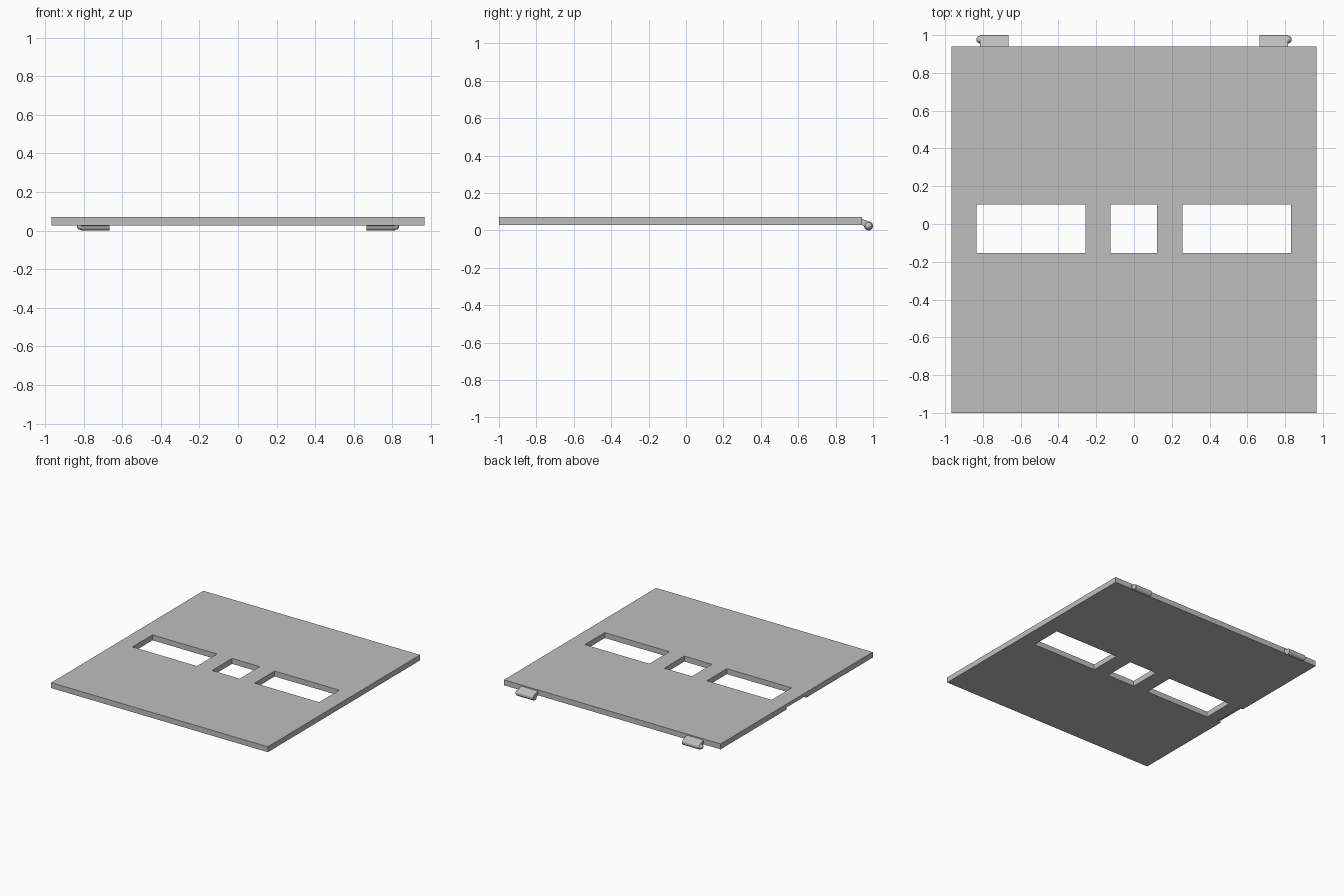
import bpy
import bmesh
import math
from mathutils import Matrix, Vector

old = bpy.data.objects.get("Cube")
if old:
    bpy.data.objects.remove(old, do_unlink=True)

grey = bpy.data.materials.new("light grey")
grey.use_nodes = True
colour = (0.52, 0.52, 0.52, 1)
grey.diffuse_color = colour
grey.node_tree.nodes["Principled BSDF"].inputs["Base Color"].default_value = colour


def finish(name, bm):
    bmesh.ops.recalc_face_normals(bm, faces=bm.faces)
    mesh = bpy.data.meshes.new(name)
    bm.to_mesh(mesh)
    bm.free()
    mesh.materials.append(grey)
    obj = bpy.data.objects.new(name, mesh)
    bpy.context.collection.objects.link(obj)
    return obj


def select(obj):
    bpy.ops.object.select_all(action="DESELECT")
    obj.select_set(True)
    bpy.context.view_layer.objects.active = obj


def box(name, low, high):
    low, high = Vector(low), Vector(high)
    bm = bmesh.new()
    bmesh.ops.create_cube(bm, size=1)
    bmesh.ops.scale(bm, vec=high - low, verts=bm.verts)
    bmesh.ops.translate(bm, vec=(low + high) / 2, verts=bm.verts)
    return finish(name, bm)


def cut(target, low, high):
    cutter = box("cutter", low, high)
    cutter.hide_render = True
    mod = target.modifiers.new("cut", "BOOLEAN")
    mod.operation = "DIFFERENCE"
    mod.solver = "EXACT"
    mod.object = cutter
    select(target)
    bpy.ops.object.modifier_apply(modifier=mod.name)
    bpy.data.objects.remove(cutter, do_unlink=True)


# Flat panel with three openings
W, BACK, BOTTOM, TOP = 0.967, 0.94, 0.028, 0.072
panel = box("panel", (-W, -1, BOTTOM), (W, BACK, TOP))
for left, right in [(-0.835, -0.258), (-0.125, 0.122), (0.256, 0.832)]:
    cut(panel, (left, -0.153, -0.1), (right, 0.102, 0.2))

# Shallow finger notch under one side edge
cut(panel, (-1.1, -0.153, -0.1), (-W + 0.03, 0.102, 0.045))

# Hinges on the back edge: sloped arm, round barrel, domed pin
R = 0.024
IN, OUT = 0.665, 0.815
AXIS_Y = 1 - R
for side, label in [(-1, "right"), (1, "left")]:
    # Arm profile in y and z, extruded along x
    profile = [(BACK - 0.01, BOTTOM + 0.004), (BACK - 0.01, 0.064),
               (BACK, 0.062), (AXIS_Y + 0.006, R + 0.022),
               (AXIS_Y, R - 0.01)]
    bm = bmesh.new()
    face = bm.faces.new([bm.verts.new((side * IN, y, z)) for y, z in profile])
    new = bmesh.ops.extrude_face_region(bm, geom=[face])["geom"]
    bmesh.ops.translate(bm, vec=(side * (OUT - IN), 0, 0),
                        verts=[v for v in new if isinstance(v, bmesh.types.BMVert)])
    finish(label + "_hinge_arm", bm)

    bm = bmesh.new()
    bmesh.ops.create_cone(
        bm, cap_ends=True, segments=32, radius1=R, radius2=R, depth=OUT - IN,
        matrix=Matrix.Translation((side * (IN + OUT) / 2, AXIS_Y, R))
        @ Matrix.Rotation(math.pi / 2, 4, "Y"))
    barrel = finish(label + "_hinge_barrel", bm)

    bm = bmesh.new()
    bmesh.ops.create_uvsphere(
        bm, u_segments=24, v_segments=12, radius=0.02,
        matrix=Matrix.Translation((side * OUT, AXIS_Y, R)))
    pin = finish(label + "_hinge_pin", bm)

    for part in (barrel, pin):
        select(part)
        bpy.ops.object.shade_smooth_by_angle(angle=math.radians(40))
